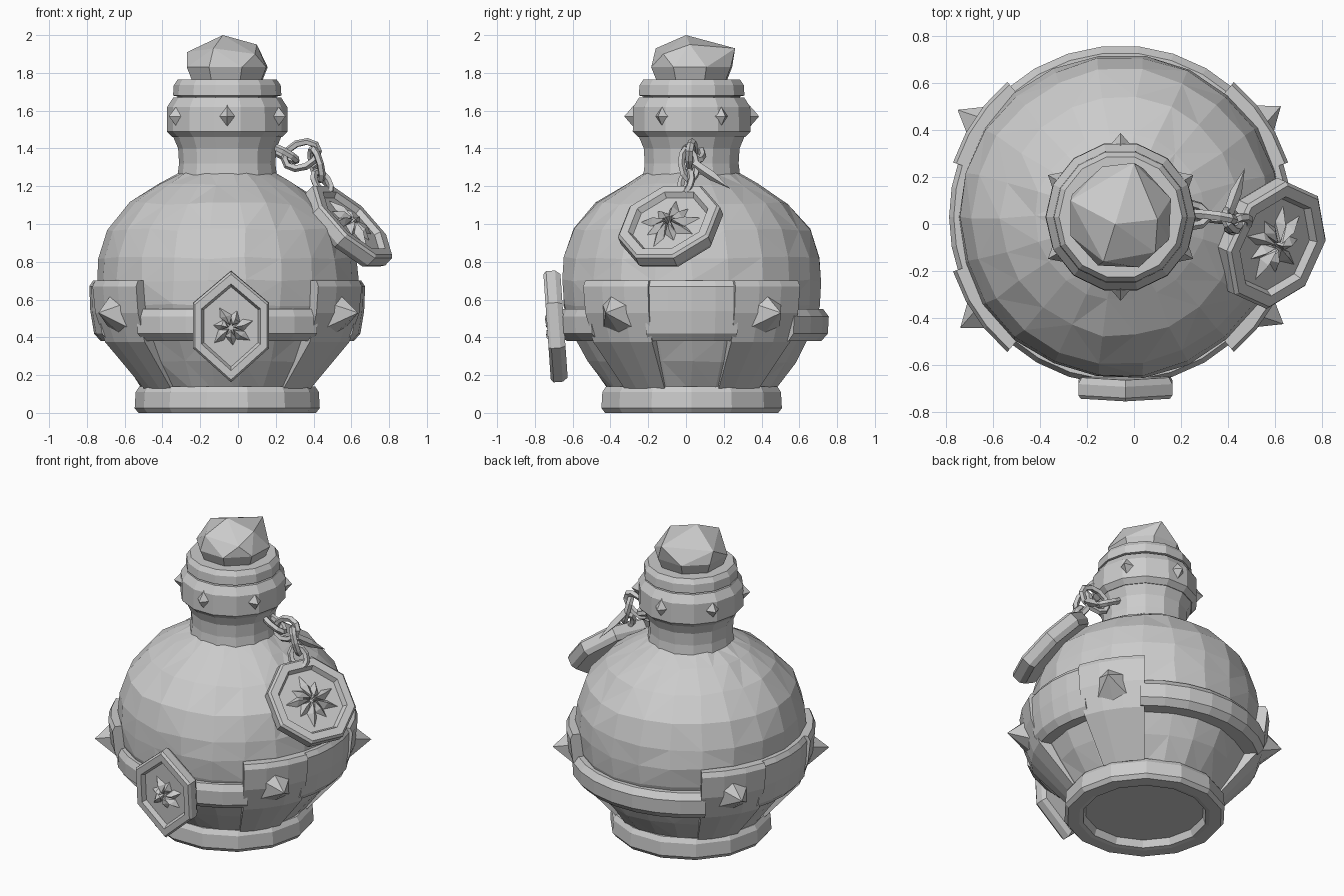
import bpy, bmesh, math, random
from mathutils import Vector, Matrix

if "Cube" in bpy.data.objects:
    bpy.data.objects.remove(bpy.data.objects["Cube"])

random.seed(4)
CX, CY = -0.057, 0.03          # axis of the flask


def finish(name, bm):
    bmesh.ops.remove_doubles(bm, verts=bm.verts, dist=0.0005)
    bmesh.ops.recalc_face_normals(bm, faces=bm.faces)
    me = bpy.data.meshes.new(name)
    bm.to_mesh(me)
    bm.free()
    ob = bpy.data.objects.new(name, me)
    bpy.context.collection.objects.link(ob)
    return ob


def loft(name, rings, wrap=False, jitter=0.0):
    """Skin closed rings; either wrap round or cap both ends."""
    bm = bmesh.new()
    vs = [[bm.verts.new(p) for p in r] for r in rings]
    n, m = len(vs), len(vs[0])
    for i in range(n if wrap else n - 1):
        a, b = vs[i], vs[(i + 1) % n]
        for j in range(m):
            k = (j + 1) % m
            bm.faces.new((a[j], a[k], b[k], b[j]))
    if not wrap:
        bm.faces.new(vs[0])
        bm.faces.new(vs[-1])
    if jitter:
        bmesh.ops.remove_doubles(bm, verts=bm.verts, dist=0.0005)
        for v in bm.verts:
            v.co += Vector([random.uniform(-jitter, jitter) for _ in range(3)])
        bmesh.ops.triangulate(bm, faces=bm.faces)
    return finish(name, bm)


def hull(name, pts, mat=Matrix()):
    bm = bmesh.new()
    for p in pts:
        bm.verts.new(mat @ Vector(p))
    res = bmesh.ops.convex_hull(bm, input=bm.verts)
    bmesh.ops.delete(bm, geom=[v for v in res["geom_interior"] if v.is_valid], context='VERTS')
    return finish(name, bm)


def polar(r, deg, z):
    a = math.radians(deg)
    return Vector((CX + r * math.cos(a), CY + r * math.sin(a), z))


def lathe(name, prof, n, start=0, end=360, jitter=0.0):
    full = end - start == 360
    angs = [start + (end - start) * i / (n if full else n - 1) for i in range(n)]
    return loft(name, [[polar(r, a, z) for r, z in prof] for a in angs], full, jitter)


def frame(loc, normal, up=(0, 0, 1)):
    """Local z = normal, local y = up as far as possible."""
    z = Vector(normal).normalized()
    x = Vector(up).cross(z).normalized()
    y = z.cross(x)
    m = Matrix((x, y, z)).transposed().to_4x4()
    m.translation = loc
    return m


# Foot ring with recess underneath
lathe("foot_ring", [(0, .05), (.36, .05), (.375, .005), (.40, 0), (.47, 0), (.49, .025),
                    (.485, .11), (.465, .14), (0, .14)], 14)

# Round faceted body
lathe("flask_body", [(0, .12), (.44, .12), (.55, .27), (.63, .42), (.68, .57), (.69, .70),
                     (.68, .82), (.63, .97), (.51, 1.11), (.36, 1.21), (.24, 1.275), (0, 1.28)],
      22, jitter=.007)

# Neck, collar and lip
lathe("neck", [(0, 1.24), (.265, 1.24), (.255, 1.32), (.26, 1.40), (.29, 1.47), (0, 1.5)], 14)
lathe("collar", [(0, 1.46), (.29, 1.46), (.32, 1.49), (.318, 1.62), (.285, 1.67), (0, 1.67)], 14)
lathe("lip", [(0, 1.65), (.262, 1.65), (.262, 1.675), (.287, 1.68), (.283, 1.735),
              (.262, 1.765), (0, 1.765)], 14)

# Rough-cut stopper
top = [(-.08, 0, 2.0), (.10, .02, 1.95), (0, .26, 1.93), (-.27, .10, 1.91),
       (-.13, -.16, 1.93), (.09, -.12, 1.90)]
for r, z in ((.19, 1.74), (.228, 1.83)):
    top += [polar(r, 20 + 45 * i, z) for i in range(8)]
hull("stopper", top)

# Pyramid studs round the collar
for i in range(6):
    a = 30 + 60 * i
    m = frame(polar(.305, a, 1.57), polar(1, a, 0) - polar(0, a, 0))
    hull("collar_stud", [(-.045, 0, 0), (.045, 0, 0), (0, .06, 0), (0, -.06, 0), (0, 0, .052)], m)


# Metal harness: front and back bands, deep side bands, four legs
def strap(name, outer, start, end, n, depth=.09):
    lathe(name, outer + [(r - depth, z) for r, z in reversed(outer)], n, start, end)


strap("front_band", [(.665, .38), (.71, .42), (.715, .51), (.695, .55)], 228, 312, 8)
strap("back_band", [(.69, .38), (.725, .42), (.73, .51), (.70, .55)], 48, 132, 8)
for side in (0, 180):
    strap("side_band", [(.67, .38), (.705, .42), (.725, .54), (.73, .67), (.71, .70)],
          side - 20, side + 20, 5)
    for s in (-1, 1):
        a = side + s * 34
        strap("leg", [(.465, .13), (.68, .375), (.735, .53), (.75, .67), (.735, .70)],
              a - 16, a + 16, 4, .1)
        m = frame(polar(.70, a, .525), polar(1, a, 0) - polar(0, a, 0))
        hull("leg_stud", [(-.10, .06, 0), (-.02, .11, .02), (.10, .06, 0), (.09, -.07, 0),
                          (0, -.11, -.02), (-.09, -.07, 0), (.01, .005, .13)], m)


# Framed badge with a sunken face and a leafy relief
def badge(name, outline, mat, thick, leaf_len, leaves):
    steps = [(.93, -thick), (1, -thick * .7), (1, -.015), (.95, 0), (.78, 0), (.72, -.03)]
    loft(name, [[mat @ Vector((x * s, y * s, z)) for x, y in outline] for s, z in steps])
    for i in range(leaves):
        ln = leaf_len * (1 if i % 2 == 0 else .78)
        rot = mat @ Matrix.Rotation(math.tau * i / leaves + .2, 4, 'Z')
        hull(name + "_leaf", [(.01, 0, -.035), (ln * .6, .032, -.032), (ln * .5, -.032, -.032),
                              (ln, .012, -.03), (.02, 0, .005), (ln * .55, 0, .008)], rot)


hexagon = [(0, .30), (.20, .13), (.20, -.11), (0, -.29), (-.20, -.11), (-.20, .13)]
badge("front_badge", hexagon, frame((-.037, -.735, .45), (0, -1, -.07)), .09, .12, 7)

octagon = [(.285 * math.cos(math.radians(22.5 + 45 * i)),
            .285 * math.sin(math.radians(22.5 + 45 * i))) for i in range(8)]
badge("hanging_medallion", octagon, frame((.615, -.095, 1.02), (.66, -.30, .69)), .10, .17, 9)


# Chain links joining the neck to the medallion
def link(loc, normal, along, ry, rx, t=.02):
    m = frame(loc, normal, along)
    rings = []
    for i in range(10):
        a = math.tau * i / 10
        d = Vector((math.cos(a), math.sin(a), 0))
        c = Vector((rx * d.x, ry * d.y, 0))
        rings.append([m @ (c + d * t * math.cos(b) + Vector((0, 0, t * math.sin(b))))
                      for b in [math.tau * k / 5 for k in range(5)]])
    loft("chain_link", rings, True)


link((.235, .04, 1.375), (.45, .25, .85), (1, -.05, -.5), .085, .05)
link((.335, .03, 1.365), (-.15, -1, .1), (.8, 0, .35), .095, .065)
link((.415, .015, 1.315), (.85, .45, .25), (.1, 0, -1), .085, .045)
link((.445, .0, 1.22), (.5, -.75, .4), (.5, -.1, -.75), .065, .045)

# Small fang hanging from the chain
hull("fang", [(-.022, 0, 0), (.022, 0, 0), (0, .025, 0), (0, -.025, 0), (-.025, 0, .12),
              (.025, 0, .12), (0, .025, .12), (0, -.025, .12), (0, 0, .25)],
     frame((.40, .04, 1.32), (.08, .22, -.15)))
